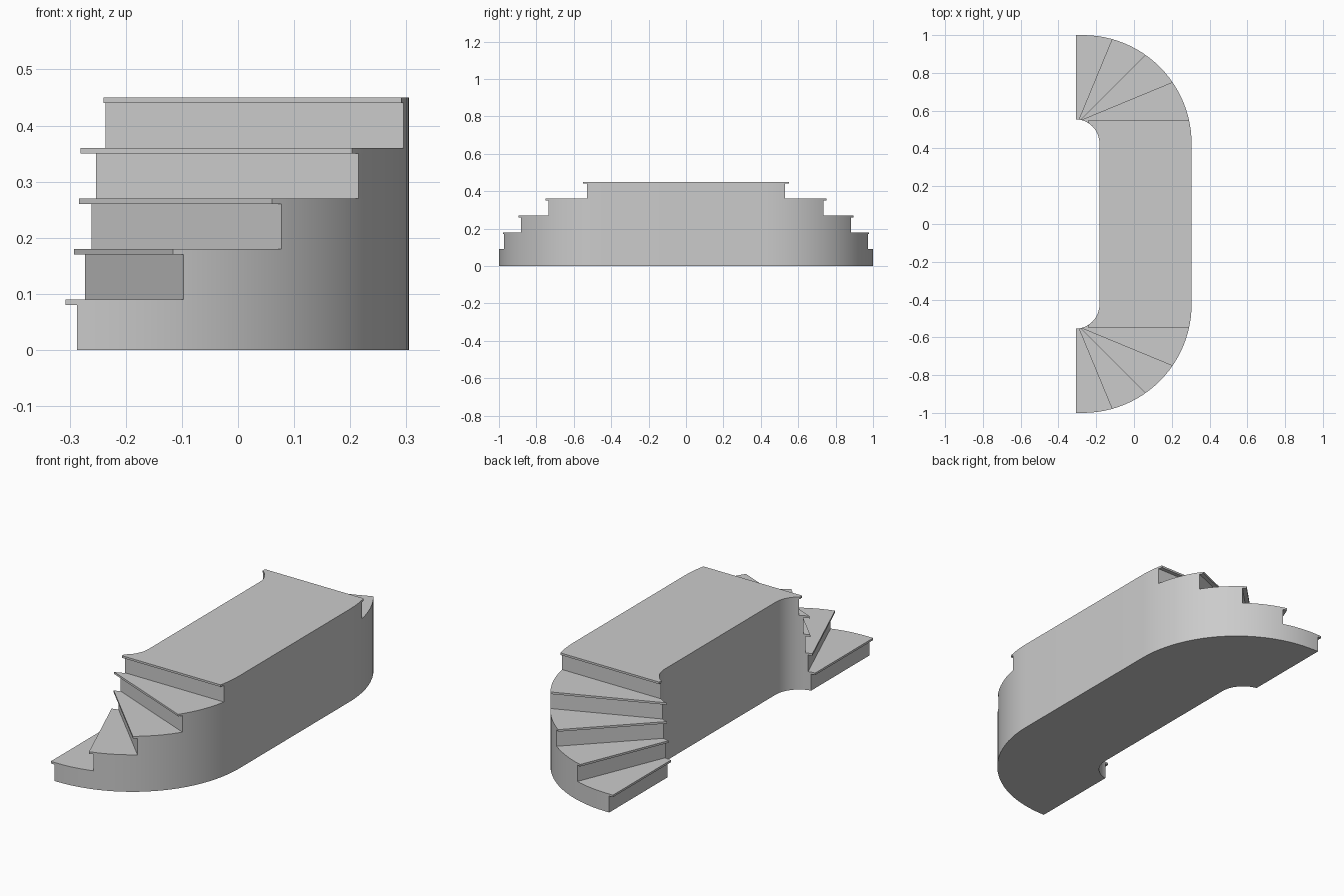
import bpy, bmesh
from math import sin, cos, pi, radians
from mathutils import Vector

cube = bpy.data.objects.get("Cube")
if cube:
    bpy.data.objects.remove(cube)

RISE, TREAD, NOSE = 0.09, 0.01, 0.02
END_X = -0.307

stone = bpy.data.materials.new("grey_stone")
stone.use_nodes = True
COLOUR = (0.6, 0.6, 0.6, 1)
stone.diffuse_color = COLOUR
stone.node_tree.nodes["Principled BSDF"].inputs["Base Color"].default_value = COLOUR


def arc(cx, cy, r, n):
    """Quarter circle from the +x side round to the +y side."""
    return [(cx + r * cos(pi / 2 * i / n), cy + r * sin(pi / 2 * i / n)) for i in range(n + 1)]


# Half footprint of the staircase: straight landing, then a quarter turn
outer = arc(-0.27, 0.425, 0.575, 24)
inner = arc(-0.31, 0.427, 0.127, 12)[:-1]
footprint = ([(0.305, 0)] + outer + [(END_X, 1.0), (END_X, 0.554)]
             + inner[::-1] + [(-0.183, 0)])


def slab(name, z0, z1, cuts):
    """Extrude the footprint kept behind the cutting lines, mirrored front to back."""
    bm = bmesh.new()
    bm.faces.new([bm.verts.new((x, y, z0)) for x, y in footprint])
    for point, normal in cuts:
        geom = bm.verts[:] + bm.edges[:] + bm.faces[:]
        bmesh.ops.bisect_plane(bm, geom=geom, dist=1e-5, plane_co=point,
                               plane_no=normal, clear_outer=True)
    ext = bmesh.ops.extrude_face_region(bm, geom=bm.faces[:], use_keep_orig=True)
    top = [v for v in ext["geom"] if isinstance(v, bmesh.types.BMVert)]
    bmesh.ops.translate(bm, verts=top, vec=(0, 0, z1 - z0))
    bmesh.ops.recalc_face_normals(bm, faces=bm.faces[:])
    # Open the middle so that the mirrored halves join
    middle = [f for f in bm.faces if all(abs(v.co.y) < 1e-4 for v in f.verts)]
    bmesh.ops.delete(bm, geom=middle, context="FACES_ONLY")
    mesh = bpy.data.meshes.new(name)
    bm.to_mesh(mesh)
    bm.free()
    mesh.materials.append(stone)
    obj = bpy.data.objects.new(name, mesh)
    bpy.context.collection.objects.link(obj)
    bpy.ops.object.select_all(action="DESELECT")
    obj.select_set(True)
    bpy.context.view_layer.objects.active = obj
    bpy.ops.object.shade_smooth_by_angle(angle=radians(30))
    mirror = obj.modifiers.new("mirror", "MIRROR")
    mirror.use_axis = (False, True, False)


# Steps: each nosing line turns a quarter of a right angle from the last
nosing_starts = [(END_X, 0.554), (-0.293, 0.552), (-0.28, 0.554), (-0.272, 0.554), (-0.24, 0.55)]
for i, (x, y) in enumerate(nosing_starts):
    a = radians(90 - 22.5 * i)
    out = Vector((-sin(a), cos(a), 0))
    front = Vector((x, y, 0))
    z0, z1 = RISE * i, RISE * (i + 1)
    nosing = [(front, out)]
    if i == 4:  # the landing nosing ends square on the inner side
        nosing.append((front, Vector((-1, 0, 0))))
    slab(f"riser_{i + 1}", z0, z1 - TREAD, [(front - out * NOSE, out)])
    slab(f"tread_{i + 1}", z1 - TREAD, z1, nosing)
